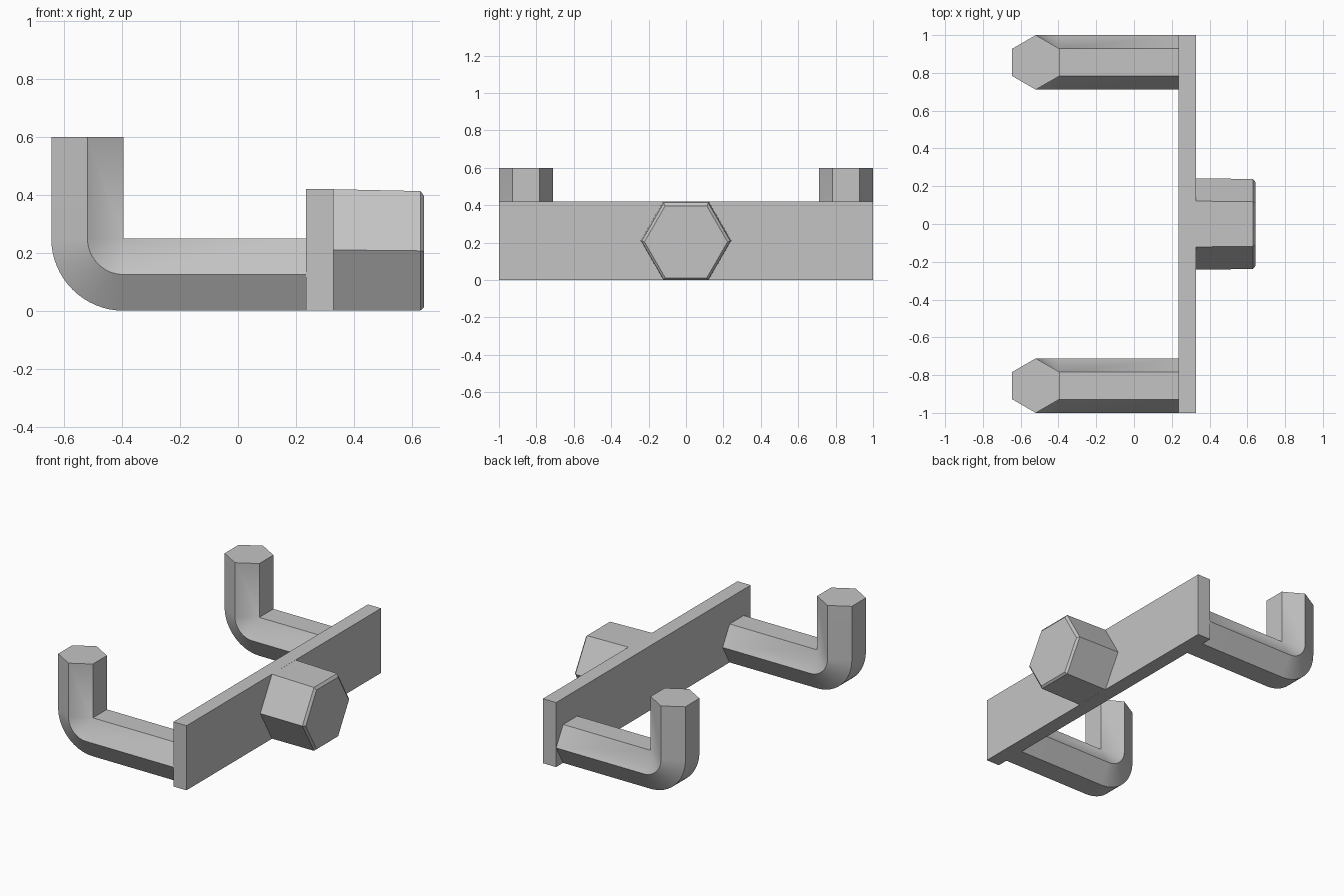
import bpy, bmesh
from math import sin, cos, pi, radians
from mathutils import Vector

cube = bpy.data.objects.get("Cube")
if cube:
    bpy.data.objects.remove(cube, do_unlink=True)

grey = bpy.data.materials.new("light grey")
grey.use_nodes = True
grey.diffuse_color = (0.55, 0.55, 0.55, 1)
grey.node_tree.nodes["Principled BSDF"].inputs["Base Color"].default_value = (0.55, 0.55, 0.55, 1)


def finish(name, bm):
    bmesh.ops.recalc_face_normals(bm, faces=bm.faces)
    mesh = bpy.data.meshes.new(name)
    bm.to_mesh(mesh)
    bm.free()
    mesh.materials.append(grey)
    obj = bpy.data.objects.new(name, mesh)
    bpy.context.collection.objects.link(obj)
    return obj


def hex_sweep(name, stations):
    """Skin hexagons; each station is (centre, in-plane up direction, corner radius)."""
    bm = bmesh.new()
    rings = []
    for centre, up, radius in stations:
        rings.append([bm.verts.new(Vector(centre) + Vector(up) * radius * sin(k * pi / 3)
                                   + Vector((0, radius * cos(k * pi / 3), 0)))
                      for k in range(6)])
    for a, b in zip(rings, rings[1:]):
        for k in range(6):
            n = (k + 1) % 6
            bm.faces.new((a[k], a[n], b[n], b[k]))
    bm.faces.new(rings[0])
    bm.faces.new(rings[-1])
    # the inside of a tight bend collapses to a crease
    bmesh.ops.remove_doubles(bm, verts=bm.verts, dist=0.0005)
    return finish(name, bm)


# Crossbar plate
bm = bmesh.new()
bmesh.ops.create_cube(bm, size=1)
bmesh.ops.scale(bm, vec=(0.095, 2, 0.42), verts=bm.verts)
bmesh.ops.translate(bm, vec=(0.282, 0, 0.21), verts=bm.verts)
finish("crossbar", bm)

# Tapered hexagonal boss with chamfered end
Z = (0, 0, 1)
hex_sweep("boss", [((0.329, 0, 0.21), Z, 0.242),
                   ((0.63, 0, 0.207), Z, 0.238),
                   ((0.643, 0, 0.204), Z, 0.222)])

# Bent hexagonal hooks, one at each end of the crossbar
half = 0.125                      # half the flat-to-flat thickness
radius = half / cos(pi / 6)
bend_x = -0.395
steps = 16
for side, name in ((1, "back_hook"), (-1, "front_hook")):
    y = side * (1 - radius)
    path = [((0.235, y, half), Z, radius)]
    for i in range(steps + 1):
        t = pi / 2 * i / steps
        up = Vector((sin(t), 0, cos(t)))
        path.append((Vector((bend_x, y, 2 * half)) - up * half, up, radius))
    path.append(((bend_x - half, y, 0.6), (1, 0, 0), radius))
    hook = hex_sweep(name, path)
    bpy.ops.object.select_all(action="DESELECT")
    hook.select_set(True)
    bpy.context.view_layer.objects.active = hook
    bpy.ops.object.shade_smooth_by_angle(angle=radians(30))
